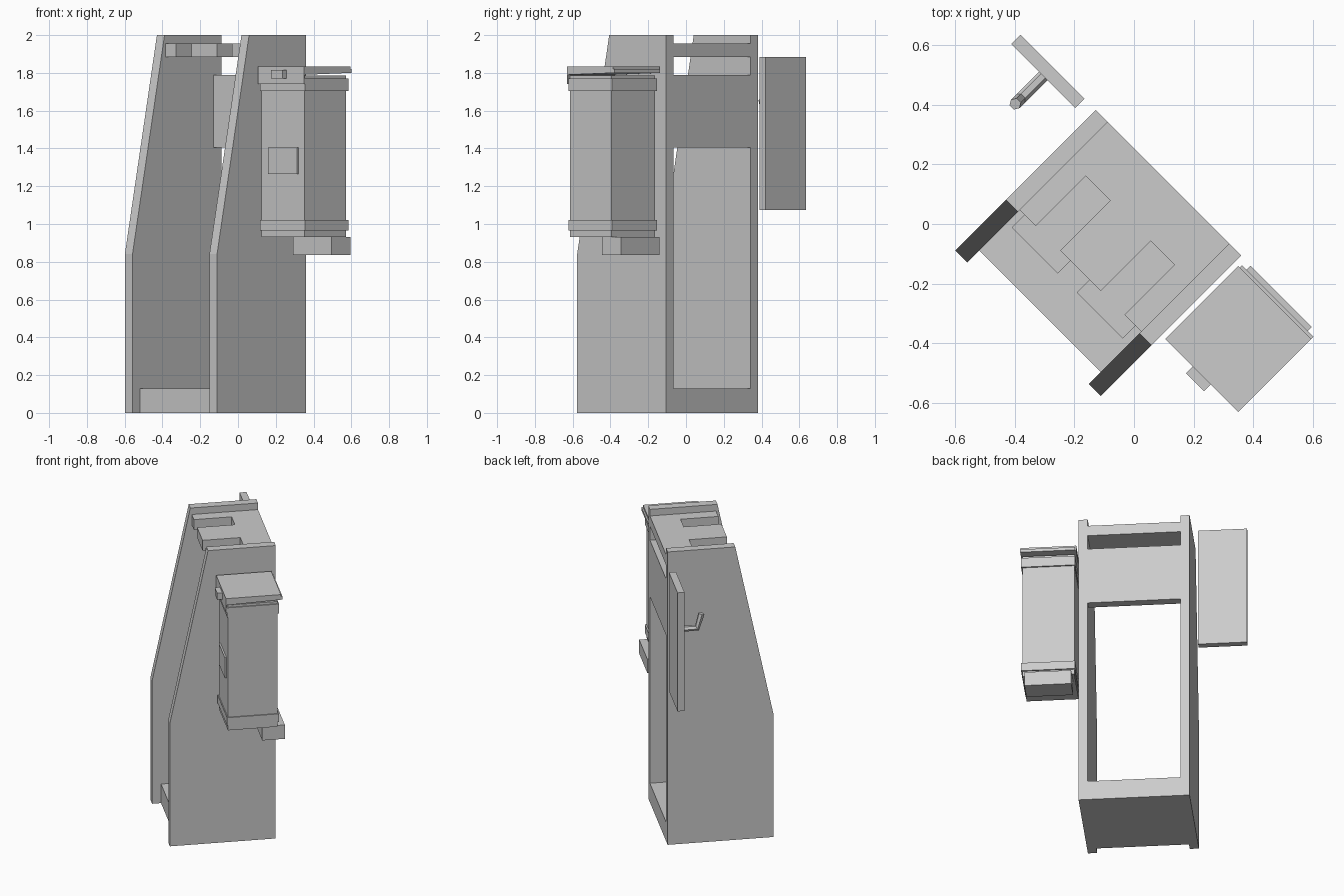
import bpy, bmesh, math
from mathutils import Matrix, Vector

cube = bpy.data.objects.get("Cube")
if cube:
    bpy.data.objects.remove(cube, do_unlink=True)

# The whole cabinet is turned 45 degrees; parts use local x = width, y = depth
TURN = Matrix.Rotation(math.radians(-45), 4, "Z")

grey = bpy.data.materials.new("plain grey")
grey.use_nodes = True
colour = (0.6, 0.6, 0.6, 1)
grey.diffuse_color = colour
grey.node_tree.nodes["Principled BSDF"].inputs["Base Color"].default_value = colour


def prism(name, outline, axis, lo, hi):
    """Extrude a flat outline along x (outline is y, z) or z (outline is x, y)."""
    bm = bmesh.new()
    place = (lambda p: (lo, *p)) if axis == "x" else (lambda p: (*p, lo))
    face = bm.faces.new([bm.verts.new(place(p)) for p in outline])
    push = Vector((hi - lo, 0, 0) if axis == "x" else (0, 0, hi - lo))
    new = bmesh.ops.extrude_face_region(bm, geom=[face])["geom"]
    bmesh.ops.translate(bm, vec=push,
                        verts=[g for g in new if isinstance(g, bmesh.types.BMVert)])
    bmesh.ops.recalc_face_normals(bm, faces=bm.faces)
    mesh = bpy.data.meshes.new(name)
    bm.to_mesh(mesh)
    bm.free()
    mesh.materials.append(grey)
    obj = bpy.data.objects.new(name, mesh)
    obj.matrix_world = TURN
    bpy.context.collection.objects.link(obj)
    return obj


def box(name, x, y, z):
    outline = [(x[0], y[0]), (x[1], y[0]), (x[1], y[1]), (x[0], y[1])]
    return prism(name, outline, "z", *z)


# Cabinet side panels with sloping upper front
LEFT, RIGHT, BACK = -0.304, 0.272, 0.179
THICK = 0.057
side = [(-0.486, 0), (BACK, 0), (BACK, 2), (-0.246, 2), (-0.486, 0.84)]
prism("side_panel_a", side, "x", LEFT - THICK, LEFT)
prism("side_panel_b", side, "x", RIGHT, RIGHT + THICK)

# Floor with two shallow recesses
floor = box("floor", (LEFT, RIGHT), (-0.43, BACK), (0, 0.13))
for x in ((-0.28, -0.064), (0.028, 0.244)):
    cutter = box("recess_cutter", x, (-0.297, 0.06), (0.07, 0.2))
    cutter.hide_render = True
    cut = floor.modifiers.new("recess", "BOOLEAN")
    cut.operation = "DIFFERENCE"
    cut.solver = "EXACT"
    cut.object = cutter
    bpy.context.view_layer.objects.active = floor
    bpy.ops.object.modifier_apply(modifier=cut.name)
    bpy.data.objects.remove(cutter, do_unlink=True)

# Back board between the two openings
box("back_board", (LEFT, RIGHT), (0.12, BACK), (1.405, 1.79))

# Top board with two slots open to the front
front = -0.237
top = [(LEFT, BACK), (LEFT, front)]
for a, b in ((-0.228, -0.112), (0.08, 0.192)):
    top += [(a, front), (a, 0), (b, 0), (b, front)]
top += [(RIGHT, front), (RIGHT, BACK)]
prism("top_board", top, "z", 1.885, 1.955)

# Side box: body, bands, lid, latch, hinge, label and foot
box("box_body", (0.36, 0.683), (-0.184, 0.127), (0.93, 1.785))
for name, z in (("lower_band", (0.965, 1.02)), ("upper_band", (1.705, 1.77))):
    box(name, (0.354, 0.69), (-0.19, 0.137), z)
lid = [(-0.198, 1.74), (-0.191, 1.74), (-0.191, 1.79), (0.148, 1.8),
       (0.148, 1.835), (-0.198, 1.835)]
prism("box_lid", lid, "x", 0.346, 0.693)
box("lid_latch", (0.477, 0.562), (-0.23, -0.198), (1.77, 1.815))
box("lid_hinge", (0.354, 0.693), (0.148, 0.158), (1.8, 1.82))
box("box_label", (0.42, 0.636), (-0.195, -0.184), (1.265, 1.405))
box("box_foot", (0.375, 0.665), (0.035, 0.177), (0.835, 0.93))

# Hanging plate beside the cabinet, with a bent hook on its front
box("hanging_plate", (-0.718, -0.414), (0.136, 0.18), (1.075, 1.885))
path = bpy.data.curves.new("plate_hook", "CURVE")
path.dimensions = "3D"
path.bevel_depth = 0.02
path.bevel_resolution = 1
path.use_fill_caps = True
line = path.splines.new("POLY")
line.points.add(2)
for point, (y, z) in zip(line.points, ((0.14, 1.565), (0.03, 1.565), (0.003, 1.66))):
    point.co = (-0.566, y, z, 1)
line.use_smooth = False
path.materials.append(grey)
hook = bpy.data.objects.new("plate_hook", path)
hook.matrix_world = TURN
bpy.context.collection.objects.link(hook)
